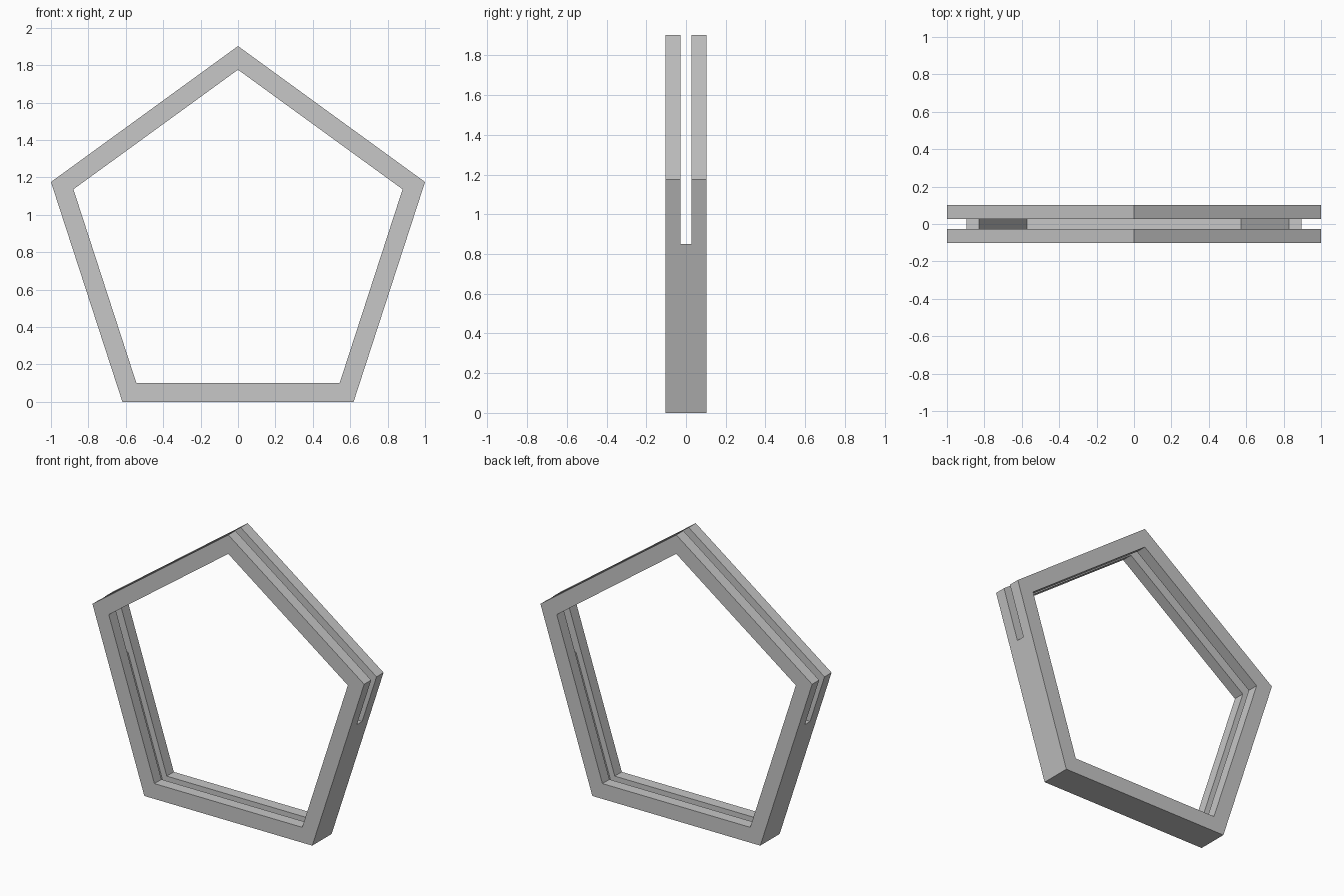
import bpy
import bmesh
from math import sin, cos, pi

SIDES = 5
RADIUS = 1 / sin(2 * pi / SIDES)
CENTER_Z = RADIUS * cos(pi / SIDES)      # flat side rests on the floor
HALF_DEPTH = 0.102
HALF_SLOT = 0.028
INNER = 0.88                             # opening size relative to outline
GROOVE = 0.927                           # groove floor relative to outline

cube = bpy.data.objects.get("Cube")
if cube:
    bpy.data.objects.remove(cube, do_unlink=True)

grey = bpy.data.materials.new("plain_grey")
grey.use_nodes = True
colour = (0.57, 0.57, 0.57, 1)
grey.diffuse_color = colour
grey.node_tree.nodes["Principled BSDF"].inputs["Base Color"].default_value = colour


def pentagon(scale):
    """Outline points (x, z), starting at the top corner."""
    r = RADIUS * scale
    return [(r * sin(2 * pi * i / SIDES), CENTER_Z + r * cos(2 * pi * i / SIDES))
            for i in range(SIDES)]


def prism(name, outline, half_depth):
    """Extrude an (x, z) outline along y, centred on y = 0."""
    bm = bmesh.new()
    face = bm.faces.new([bm.verts.new((x, -half_depth, z)) for x, z in outline])
    extruded = bmesh.ops.extrude_face_region(bm, geom=[face])["geom"]
    verts = [g for g in extruded if isinstance(g, bmesh.types.BMVert)]
    bmesh.ops.translate(bm, verts=verts, vec=(0, 2 * half_depth, 0))
    bmesh.ops.recalc_face_normals(bm, faces=bm.faces)
    mesh = bpy.data.meshes.new(name)
    bm.to_mesh(mesh)
    bm.free()
    mesh.materials.append(grey)
    obj = bpy.data.objects.new(name, mesh)
    bpy.context.scene.collection.objects.link(obj)
    return obj


def cut(target, cutter):
    """Subtract the cutter from the target, then discard it."""
    mod = target.modifiers.new("cut", 'BOOLEAN')
    mod.operation = 'DIFFERENCE'
    mod.solver = 'EXACT'
    mod.object = cutter
    cutter.hide_render = True
    bpy.context.view_layer.objects.active = target
    bpy.ops.object.modifier_apply(modifier=mod.name)
    bpy.data.objects.remove(cutter, do_unlink=True)


# Five-sided frame with its opening
frame = prism("pentagon_frame", pentagon(1), HALF_DEPTH)
cut(frame, prism("opening_cutter", pentagon(INNER), 2 * HALF_DEPTH))

# Groove around the inside of the frame
cut(frame, prism("groove_cutter", pentagon(GROOVE), HALF_SLOT))

# Slot open to the outside over the upper half
slot = [(-2, CENTER_Z), (2, CENTER_Z), (2, 3), (-2, 3)]
cut(frame, prism("slot_cutter", slot, HALF_SLOT))
